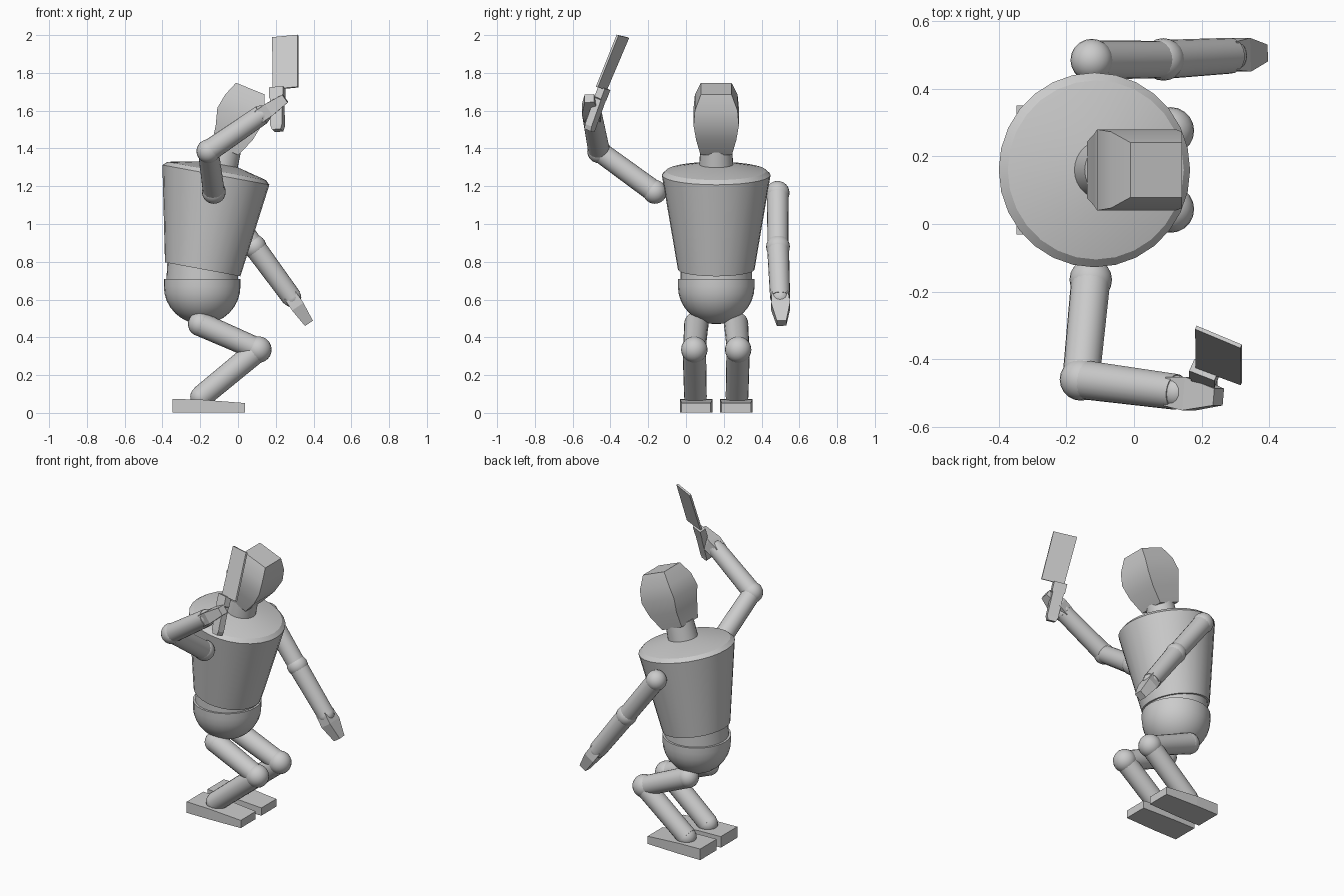
import bpy, bmesh
from math import sin, cos, pi, radians
from mathutils import Vector as V

if "Cube" in bpy.data.objects:
    bpy.data.objects.remove(bpy.data.objects["Cube"])

CY = 0.16  # body centre line; the figure faces +x


def loft(name, rings, angle=35):
    """Skin a list of equal-length point rings and cap both ends."""
    bm = bmesh.new()
    rows = [[bm.verts.new(p) for p in r] for r in rings]
    n = len(rows[0])
    for a, b in zip(rows, rows[1:]):
        for i in range(n):
            j = (i + 1) % n
            bm.faces.new((a[i], a[j], b[j], b[i]))
    bm.faces.new(rows[0])
    bm.faces.new(rows[-1])
    bmesh.ops.recalc_face_normals(bm, faces=bm.faces)
    me = bpy.data.meshes.new(name)
    bm.to_mesh(me)
    bm.free()
    for p in me.polygons:
        p.use_smooth = angle > 0
    if angle > 0:
        me.set_sharp_from_angle(angle=radians(angle))
    ob = bpy.data.objects.new(name, me)
    bpy.context.collection.objects.link(ob)
    return ob


def circle(c, r, u, v, n=24):
    return [V(c) + r * (cos(2 * pi * i / n) * u + sin(2 * pi * i / n) * v) for i in range(n)]


def rect(c, hu, hv, u, v):
    c = V(c)
    return [c + a * hu * u + b * hv * v for a, b in ((-1, -1), (1, -1), (1, 1), (-1, 1))]


def body_ring(x, z, r, tilt):
    t = radians(tilt)
    return circle((x, CY, z), r, V((cos(t), 0, -sin(t))), V((0, 1, 0)), 28)


def frame(a, b):
    d = (V(b) - V(a)).normalized()
    v = d.cross(V((0, 1, 0))).normalized()
    return d, v.cross(d).normalized(), v


def limb(name, a, b, r1, r2):
    d, u, v = frame(a, b) if abs((V(b) - V(a)).normalized().y) < 0.75 else upright(a, b)
    loft(name, [circle(a, r1, u, v, 20), circle(b, r2, u, v, 20)])


def upright(a, b):
    d = (V(b) - V(a)).normalized()
    u = d.cross(V((1, 0, 0))).normalized()
    return d, u, d.cross(u)


def ball(name, c, r):
    bm = bmesh.new()
    bmesh.ops.create_uvsphere(bm, u_segments=20, v_segments=12, radius=r)
    me = bpy.data.meshes.new(name)
    bm.to_mesh(me)
    bm.free()
    for p in me.polygons:
        p.use_smooth = True
    ob = bpy.data.objects.new(name, me)
    ob.location = c
    bpy.context.collection.objects.link(ob)


def hand(name, a, b, wide, thick):
    """Tapered block continuing the forearm."""
    d, u, v = frame(a, b)
    a, b = V(a), V(b)
    sizes = ((0, .85, 1), (.4, 1, 1), (1, .5, .7))
    loft(name, [rect(a.lerp(b, t), wide * s, thick * k, u, v) for t, s, k in sizes], 0)


# torso: tilted tapered barrel with a shallow shoulder cone and a waist
loft("torso", [body_ring(-.187, .76, .203, 10.5), body_ring(-.117, 1.26, .288, 10.5),
               body_ring(-.113, 1.281, .265, 10.5), body_ring(-.09, 1.315, .095, 10.5)], 20)
loft("waist", [body_ring(-.19, .69, .19, 0), body_ring(-.187, .77, .19, 10.5)])

# pelvis: bowl with a short straight wall
bowl = [body_ring(-.19, .71, .203, 0)]
for k in range(8):
    t = k / 8 * pi / 2
    bowl.append(body_ring(-.19, .67 - .2 * sin(t), .203 * cos(t), 0))
bowl.append(body_ring(-.19, .47, .01, 0))
loft("pelvis", bowl)

# neck and head: square section bulging at the temples
loft("neck", [body_ring(-.095, 1.29, .09, 12), body_ring(-.065, 1.41, .085, 18)])
t = radians(22)
fwd, up, side = V((cos(t), 0, -sin(t))), V((sin(t), 0, cos(t))), V((0, 1, 0))
base = V((-.06, CY, 1.39))
head = [(0, -.01, .076, .083), (.1, .002, .105, .106), (.19, -.004, .126, .12),
        (.27, -.005, .113, .113), (.35, -.006, .082, .081)]
loft("head", [rect(base + up * w + fwd * o, hu, hv, fwd, side) for w, o, hu, hv in head], 35)

# legs and feet, mirrored about the body centre line
for s, label in ((-1, "right"), (1, "left")):
    hip = (-.2, CY + s * .105, .47)
    knee = (.108, CY + s * .116, .335)
    ankle = (-.195, CY + s * .11, .085)
    ball(label + "_hip", hip, .065)
    limb(label + "_thigh", hip, knee, .064, .06)
    ball(label + "_knee", knee, .07)
    limb(label + "_shin", knee, ankle, .062, .06)
    ball(label + "_ankle", ankle, .058)
    y = CY + s * .106
    foot = ((-.348, .072, .085), (-.19, .068, .085), (.036, .05, .077))
    loft(label + "_foot", [rect((x, y, .004 + h / 2 - .002), w, h / 2, V((0, 1, 0)), V((0, 0, 1)))
                           for x, h, w in foot], 0)

# arms: raised right arm, lowered left arm
arms = {
    "right": ((-.128, -.165, 1.17), (-.157, -.46, 1.385), (.125, -.497, 1.578), (.25, -.512, 1.665)),
    "left": ((-.125, .485, 1.165), (.087, .487, .88), (.285, .498, .61), (.375, .506, .475)),
}
for label, (shoulder, elbow, wrist, tip) in arms.items():
    ball(label + "_shoulder", shoulder, .063)
    limb(label + "_upper_arm", shoulder, elbow, .058, .055)
    ball(label + "_elbow", elbow, .063)
    limb(label + "_forearm", elbow, wrist, .058, .053)
    inner = V(wrist).lerp(V(elbow), .05)
    ball(label + "_wrist", wrist, .05)
    hand(label + "_hand", inner, tip, .05, .036)

# cleaver: thin blade and block handle
wide = V((.133, -.052, .013)).normalized()
along = V((0, .385, .923)).normalized()
thin = wide.cross(along).normalized()
blade = [V(p) for p in ((.185, -.423, 1.712), (.318, -.472, 1.725),
                        (.317, -.362, 2.0), (.183, -.306, 1.987))]
loft("cleaver_blade", [[p + thin * k for p in blade] for k in (-.006, .006)], 0)
grip = ((.21, -.512, 1.495, .024), (.209, -.505, 1.52, .034), (.208, -.455, 1.66, .034),
        (.208, -.453, 1.665, .04), (.208, -.432, 1.72, .04))
loft("cleaver_handle", [rect((x, y, z), w, .02, wide, thin) for x, y, z, w in grip], 0)
